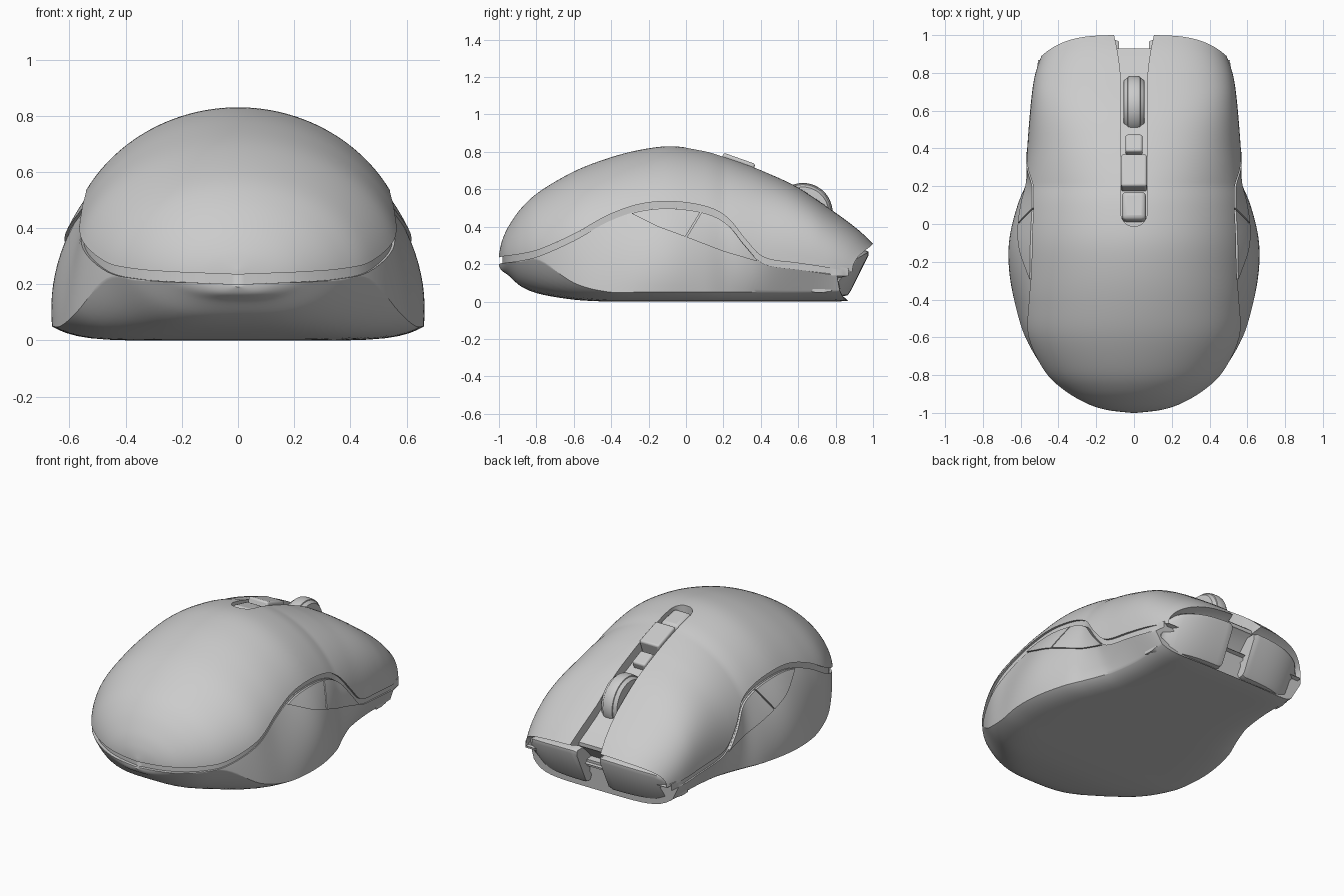
import bpy, bmesh
from math import sin, cos, pi, asin, exp, atan, copysign

if "Cube" in bpy.data.objects:
    bpy.data.objects.remove(bpy.data.objects["Cube"])

# Shell stations: y, half width, ellipse centre z, top z, seam z
SHELL = [(-1, .01, .225, .25, .235), (-.985, .14, .23, .32, .24), (-.95, .25, .23, .40, .245),
         (-.88, .37, .235, .50, .255), (-.78, .475, .24, .59, .28), (-.6, .575, .25, .695, .36),
         (-.42, .61, .25, .765, .46), (-.25, .62, .25, .81, .52), (-.08, .62, .25, .83, .535),
         (.1, .605, .24, .807, .51), (.22, .59, .22, .77, .45), (.32, .575, .21, .735, .33),
         (.42, .565, .19, .695, .235), (.6, .55, .18, .61, .205), (.8, .53, .16, .475, .18),
         (.92, .51, .15, .385, .167), (1, .49, .145, .31, .16)]
# Base stations: lower corner x, lower corner z, underside z
BASE = [(.01, .195, .19), (.14, .205, .165), (.25, .208, .14), (.365, .215, .08), (.468, .22, .04),
        (.575, .1, .01), (.63, .052, 0), (.66, .05, 0), (.655, .05, 0), (.615, .05, 0), (.565, .05, 0),
        (.525, .05, 0), (.495, .05, 0), (.475, .05, 0), (.48, .055, 0), (.48, .06, .01), (.47, .06, .02)]
ROWS = [a + b for a, b in zip(SHELL, BASE)]
GAP = .035


def sample(u):
    """Catmull-Rom through all station columns."""
    i = min(int(u), len(ROWS) - 2)
    f = u - i
    p = [ROWS[max(0, min(len(ROWS) - 1, i + k))] for k in (-1, 0, 1, 2)]
    return [b + .5 * f * (c - a + f * (2 * a - 5 * b + 4 * c - d + f * (3 * (b - c) + d - a)))
            for a, b, c, d in zip(*p)]


def at_y(y):
    lo, hi = 0, len(ROWS) - 1
    for _ in range(40):
        mid = (lo + hi) / 2
        lo, hi = (mid, hi) if sample(mid)[0] < y else (lo, mid)
    return sample(lo)


def lerp_table(tab, y):
    for (a, p), (b, q) in zip(tab, tab[1:]):
        if y <= b:
            return p + (q - p) * (y - a) / (b - a)
    return tab[-1][1]


def power(y):
    return 2 + .8 * max(0, min(1, (y - .2) / .5))


def nose_y(y, x):
    """Rounds the front corners in plan."""
    return y - .12 * (abs(x) / .5) ** 4 * max(0, (y - .6) / .4) ** 2


def seam_angle(r):
    return asin(max(0, min(1, (r[4] - r[2]) / (r[3] - r[2]))) ** (power(r[0]) / 2))


def seam_x(r):
    return r[1] * cos(seam_angle(r)) ** (2 / power(r[0]))


def finish(name, bm, angle=35):
    bmesh.ops.recalc_face_normals(bm, faces=bm.faces)
    me = bpy.data.meshes.new(name)
    bm.to_mesh(me)
    bm.free()
    ob = bpy.data.objects.new(name, me)
    bpy.context.collection.objects.link(ob)
    smooth(ob, angle)
    return ob


def smooth(ob, angle=35):
    bpy.ops.object.select_all(action='DESELECT')
    ob.select_set(True)
    bpy.context.view_layer.objects.active = ob
    bpy.ops.object.shade_smooth_by_angle(angle=angle * pi / 180)


def loft(name, rings, closed=True, angle=35):
    bm = bmesh.new()
    vs = [[bm.verts.new(p) for p in ring] for ring in rings]
    n = len(vs[0])
    for a, b in zip(vs, vs[1:]):
        for j in range(n if closed else n - 1):
            k = (j + 1) % n
            bm.faces.new((a[j], a[k], b[k], b[j]))
    if closed:
        bm.faces.new(vs[0])
        bm.faces.new(vs[-1])
    return finish(name, bm, angle)


# Top shell with a tucked-in front lip
def shell_ring(u):
    r = sample(u)
    e, a0 = 2 / power(r[0]), seam_angle(r)
    ring = []
    for j in range(57):
        a = a0 + (pi - 2 * a0) * j / 56
        x = copysign(r[1] * abs(cos(a)) ** e, cos(a))
        ring.append((x, nose_y(r[0], x), r[2] + (r[3] - r[2]) * max(0, sin(a)) ** e))
    return ring


rings = [shell_ring(i / 6) for i in range(97)]
rings.append([(x * .97, y - .08, z - .03) for x, y, z in rings[-1]])
shell = loft("top_shell", rings)

# Wheel slot and front notch cut from the shell
SLOT = [(-.01, .02), (0, .042), (.02, .06), (.05, .07), (.78, .07), (.87, .08), (.93, .09)]
slot_rings = []
for i in range(48):
    y = -.01 + .94 * (i / 47) ** 1.5
    w, f = lerp_table(SLOT, y), at_y(y)[3] - .07
    slot_rings.append([(-w, y, 1), (-w, y, f), (w, y, f), (w, y, 1)])
for y, w in ((.932, .09), (1.06, .12)):
    slot_rings.append([(-w, y, 1), (-w, y, 0), (w, y, 0), (w, y, 1)])
cutter = loft("slot_cutter", slot_rings)
cutter.hide_render = True
mod = shell.modifiers.new("slot", 'BOOLEAN')
mod.operation, mod.solver, mod.object = 'DIFFERENCE', 'EXACT', cutter
bpy.context.view_layer.objects.active = shell
bpy.ops.object.modifier_apply(modifier="slot")
bpy.data.objects.remove(cutter)
smooth(shell)


# Lower body: seam band, flared side walls, bowl-shaped underside
def wall_point(r, t):
    top_x, top_z = seam_x(r) * .99, r[4] - GAP
    bulge = .045 * exp(-((r[0] + .1) / .3) ** 2)
    return top_x + (r[5] - top_x) * t + bulge * 4 * t * (1 - t), top_z + (r[6] - top_z) * t


def base_ring(u):
    r = sample(u)
    y, xs = r[0], seam_x(r)
    yi = y * .98 if y < 0 else y
    half = [(xs * .975, yi, r[4] + .006), (xs * .975, yi, r[4] - GAP)]
    for j in range(13):
        x, z = wall_point(r, j / 12)
        half.append((x, nose_y(y, x), z))
    n = 3 + 5 * max(0, min(1, (y + .95) / .5))
    for j in range(1, 13):
        k = cos(pi / 2 * j / 12)
        x = r[5] * k
        half.append((x, nose_y(y, x), r[7] + (r[6] - r[7]) * k ** n))
    return half + [(-x, yy, z) for x, yy, z in half[-2::-1]]


loft("lower_body", [base_ring(i / 6) for i in range(88)], angle=30)

# Thumb buttons: lens-shaped pairs on each side wall
LOW = [(-.29, .47), (-.15, .4), (0, .345), (.2, .268), (.38, .215)]


def side_point(y, z, side):
    r = at_y(y)
    t = (r[4] - GAP - z) / (r[4] - GAP - r[6])
    return side * (wall_point(r, t)[0] + .012), y, z


for side, word in ((1, "right"), (-1, "left")):
    for part, (b0, b1), (t0, t1) in (("rear", (-.29, -.004), (-.29, .076)),
                                     ("front", (.004, .38), (.084, .38))):
        grid = []
        for i in range(17):
            yb, yt = b0 + (b1 - b0) * i / 16, t0 + (t1 - t0) * i / 16
            zb, zt = lerp_table(LOW, yb), at_y(yt)[4] - GAP - .003
            grid.append([side_point(yb + (yt - yb) * j / 8, zb + (zt - zb) * j / 8, side)
                         for j in range(9)])
        inner = [[(x - side * .05, y, z) for x, y, z in g] for g in grid]
        loft(f"thumb_button_{part}_{word}", [g + h[::-1] for g, h in zip(grid, inner)])

# Slanted front panels either side of the notch
for side, word in ((1, "right"), (-1, "left")):
    rings = []
    for i in range(21):
        x = .08 + .405 * i / 20
        edge = max(0, (i - 17) / 3) * .02 + max(0, (1 - i) / 1) * .008
        top = .15 + .125 * (1 - (x / .5) ** 2.8) ** .36 - edge
        prof = [(.78, .05), (.84, .028 + edge), (.865, .034 + edge), (.88, .055),
                (.975 - edge, top - .03), (.975 - edge, top - .008), (.96, top), (.8, top)]
        rings.append([(side * x, y - .12 * (x / .5) ** 4, z) for y, z in prof])
    loft(f"front_panel_{word}", rings)

# Scroll wheel, turned about the x axis
WHEEL = [(-.056, .12), (-.054, .137), (-.034, .15), (-.032, .155), (-.015, .159),
         (.015, .159), (.032, .155), (.034, .15), (.054, .137), (.056, .12)]
loft("scroll_wheel", [[(x, .625 + r * cos(2 * pi * k / 48), .475 + r * sin(2 * pi * k / 48))
                       for k in range(48)] for x, r in WHEEL])


# Small keys in the slot behind the wheel
def key(name, y, lift, size, bevel):
    slope = (at_y(y + .08)[3] - at_y(y - .08)[3]) / .16
    bpy.ops.mesh.primitive_cube_add(size=1, location=(0, y, at_y(y)[3] + lift - size[2] / 2),
                                    rotation=(atan(slope), 0, 0))
    ob = bpy.context.object
    ob.name, ob.scale = name, size
    bpy.ops.object.transform_apply(location=False, rotation=False, scale=True)
    m = ob.modifiers.new("bevel", 'BEVEL')
    m.width, m.segments = bevel, 3
    smooth(ob)


key("mode_key_front", .27, .015, (.136, .18, .1), .012)
key("mode_key_rear", .09, -.012, (.128, .155, .09), .025)
key("wheel_cradle", .415, -.025, (.09, .1, .08), .012)
